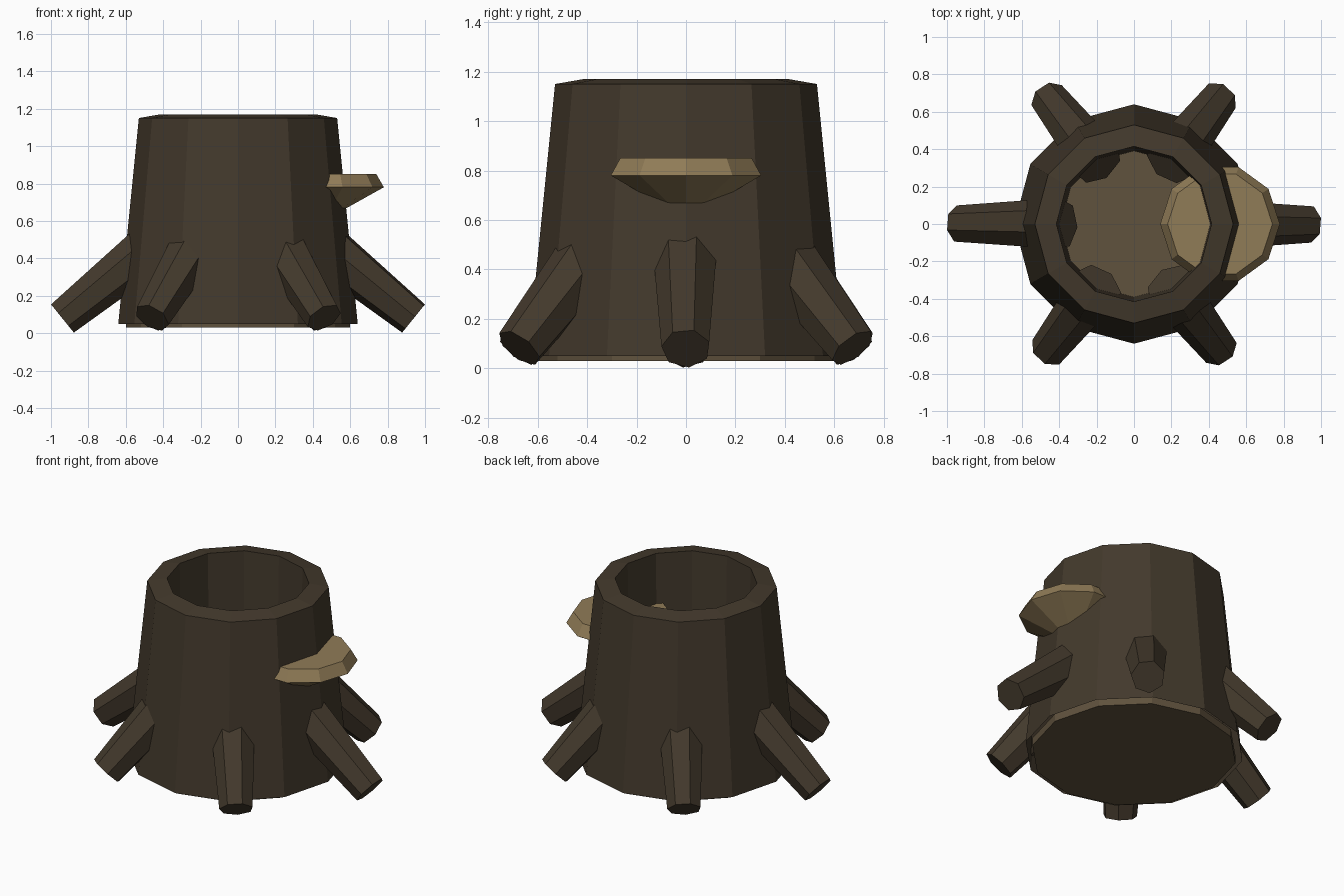
import bpy, bmesh, math
from mathutils import Vector

if "Cube" in bpy.data.objects:
    bpy.data.objects.remove(bpy.data.objects["Cube"])


def material(name, color):
    m = bpy.data.materials.new(name)
    m.diffuse_color = (*color, 1)
    m.use_nodes = True
    m.node_tree.nodes["Principled BSDF"].inputs["Base Color"].default_value = m.diffuse_color
    return m


BARK = material("bark", (0.056, 0.041, 0.025))
WOOD = material("inner_wood", (0.115, 0.084, 0.047))
FUNGUS = material("fungus", (0.28, 0.2, 0.095))


def lathe(name, profile, sides, mat, center=(0, 0), caps=False, turn=0.0):
    """Spin a (radius, z) profile into a flat-faced ring stack."""
    bm = bmesh.new()
    rings = []
    for r, z in profile:
        angles = [turn + math.tau * i / sides for i in range(sides)]
        rings.append([bm.verts.new((center[0] + r * math.cos(a),
                                    center[1] + r * math.sin(a), z)) for a in angles])
    for a, b in zip(rings, rings[1:]):
        for i in range(sides):
            j = (i + 1) % sides
            bm.faces.new((a[i], a[j], b[j], b[i]))
    if caps:
        bm.faces.new(rings[0][::-1])
        bm.faces.new(rings[-1])
    me = bpy.data.meshes.new(name)
    bm.to_mesh(me)
    bm.free()
    me.materials.append(mat)
    ob = bpy.data.objects.new(name, me)
    bpy.context.collection.objects.link(ob)
    return ob


def root(name, start, end, r0=0.14, r1=0.1):
    """Tapered seven-sided root between two points, a nearly flat side on top."""
    start, end = Vector(start), Vector(end)
    d = end - start
    ob = lathe(name, [(r0, 0), (r1, d.length)], 7, BARK, caps=True,
               turn=math.pi + math.radians(7))
    z = d.normalized()
    x = (Vector((0, 0, 1)) - z * z.z).normalized()
    y = z.cross(x)
    for v in ob.data.vertices:
        v.co = start + x * v.co.x + y * v.co.y + z * v.co.z
    return ob


# Hollow trunk: outer bark, sloped rim, inner wall
lathe("trunk", [(0.64, 0.05), (0.53, 1.15), (0.415, 1.17), (0.39, 0.05)], 12, BARK)

# Floor of the hollow
lathe("hollow_floor", [(0.6, 0.03), (0.6, 0.08)], 12, WOOD, caps=True)

# Six roots: two at the sides, four on the diagonals
for sx, side in ((-1, "left"), (1, "right")):
    root(f"{side}_root", (sx * 0.39, 0, 0.525), (sx * 0.94, 0, 0.08))
    for sy, face in ((-1, "front"), (1, "back")):
        root(f"{face}_{side}_root", (sx * 0.195, sy * 0.335, 0.525),
             (sx * 0.46, sy * 0.675, 0.083))

# Shelf fungus on the right side, passing through the wall
lathe("shelf_fungus", [(0.06, 0.635), (0.32, 0.78), (0.28, 0.85)], 10, FUNGUS,
      center=(0.46, 0), caps=True)
